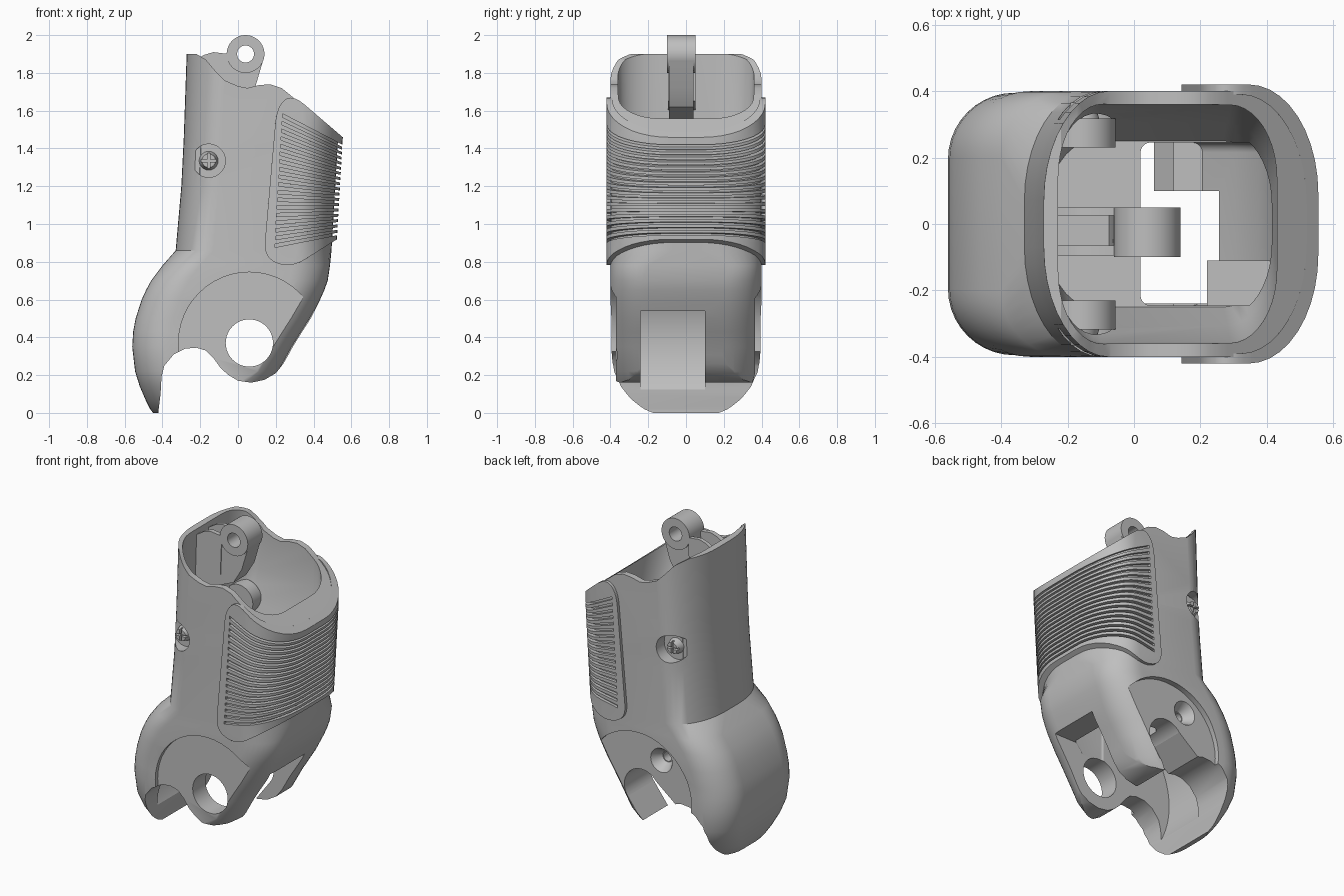
import bpy, bmesh, math
from mathutils import Vector

cube = bpy.data.objects.get("Cube")
if cube:
    bpy.data.objects.remove(cube)

grey = bpy.data.materials.new("plain grey")
grey.use_nodes = True
grey.diffuse_color = (0.52, 0.52, 0.52, 1)
grey.node_tree.nodes["Principled BSDF"].inputs["Base Color"].default_value = grey.diffuse_color

# Body sections: height, back edge, pad edge, half depth
KEYS = [(0, -.45, .10, .27), (.02, -.465, .11, .295), (.07, -.49, .13, .33),
        (.14, -.52, .16, .365), (.22, -.545, .22, .388), (.35, -.56, .29, .395),
        (.43, -.555, .34, .395), (.5, -.542, .385, .395), (.6, -.51, .435, .4),
        (.65, -.487, .457, .4), (.7, -.46, .475, .4), (.78, -.40, .487, .4),
        (.86, -.33, .495, .4), (1.2, -.30, .515, .4), (1.46, -.287, .53, .4),
        (1.95, -.27, .53, .4)]


def at(z):
    """Section of the body at any height."""
    for a, b in zip(KEYS, KEYS[1:]):
        if z <= b[0]:
            t = max(0, (z - a[0]) / (b[0] - a[0]))
            return (z,) + tuple(p + (q - p) * t for p, q in zip(a[1:], b[1:]))
    return (z,) + KEYS[-1][1:]


def new_object(name, bm):
    bmesh.ops.recalc_face_normals(bm, faces=bm.faces)
    mesh = bpy.data.meshes.new(name)
    bm.to_mesh(mesh)
    bm.free()
    mesh.materials.append(grey)
    ob = bpy.data.objects.new(name, mesh)
    bpy.context.scene.collection.objects.link(ob)
    return ob


def loft(name, keys, radius=.2, depth=None, steps=10):
    """Skin of rectangles with elliptic corners stacked in z; the stem is rounder than the foot."""
    bm = bmesh.new()
    rings = []
    for z, x0, x1, h in keys:
        rx = min(radius, (x1 - x0) * .49)
        ry = min(depth or (.33 if z > .8 else .2), h * .98)
        ring = []
        corners = [(x1 - rx, h - ry), (x0 + rx, h - ry), (x0 + rx, ry - h), (x1 - rx, ry - h)]
        for i, (cx, cy) in enumerate(corners):
            for k in range(steps + 1):
                a = math.pi / 2 * (i + k / steps)
                ring.append(bm.verts.new((cx + rx * math.cos(a), cy + ry * math.sin(a), z)))
        rings.append(ring)
    for a, b in zip(rings, rings[1:]):
        for i in range(len(a)):
            j = (i + 1) % len(a)
            bm.faces.new((a[i], a[j], b[j], b[i]))
    bm.faces.new(rings[0])
    bm.faces.new(rings[-1])
    return new_object(name, bm)


def prism(name, outlines, y0, y1):
    """Closed x-z outlines extruded along y."""
    bm = bmesh.new()
    for pts in outlines:
        a = [bm.verts.new((x, y0, z)) for x, z in pts]
        b = [bm.verts.new((x, y1, z)) for x, z in pts]
        bm.faces.new(a)
        bm.faces.new(b)
        for i in range(len(a)):
            j = (i + 1) % len(a)
            bm.faces.new((a[i], a[j], b[j], b[i]))
    return new_object(name, bm)


def circle(x, z, r, n=48):
    return [(x + r * math.cos(math.tau * i / n), z + r * math.sin(math.tau * i / n))
            for i in range(n)]


def disc(name, x, z, r, y0, y1):
    return prism(name, [circle(x, z, r)], y0, y1)


def cone(name, x, z, r0, r1, y0, y1):
    bm = bmesh.new()
    a = [bm.verts.new((p, y0, q)) for p, q in circle(x, z, r0)]
    b = [bm.verts.new((p, y1, q)) for p, q in circle(x, z, r1)]
    bm.faces.new(a)
    bm.faces.new(b)
    for i in range(len(a)):
        bm.faces.new((a[i - 1], a[i], b[i], b[i - 1]))
    return new_object(name, bm)


def box(name, x0, x1, y0, y1, z0, z1):
    return prism(name, [[(x0, z0), (x1, z0), (x1, z1), (x0, z1)]], y0, y1)


def rounded(pts, r, n=6):
    """Outline with curved corners."""
    out = []
    pts = [Vector(p) for p in pts]
    for i, p in enumerate(pts):
        a, b = pts[i - 1] - p, pts[(i + 1) % len(pts)] - p
        s = p + a.normalized() * min(r, a.length * .48)
        e = p + b.normalized() * min(r, b.length * .48)
        for k in range(n + 1):
            t = k / n
            out.append(tuple(s * (1 - t) ** 2 + p * 2 * t * (1 - t) + e * t * t))
    return out


def carve(ob, steps):
    """Apply boolean steps, then drop the cutters."""
    for mode, cutter in steps:
        m = ob.modifiers.new("carve", "BOOLEAN")
        m.operation, m.object, m.solver = mode, cutter, "EXACT"
    bpy.context.view_layer.update()
    mesh = bpy.data.meshes.new_from_object(ob.evaluated_get(bpy.context.evaluated_depsgraph_get()))
    ob.modifiers.clear()
    ob.data = mesh
    for mode, cutter in steps:
        bpy.data.objects.remove(cutter)


CUT, KEEP, ADD = "DIFFERENCE", "INTERSECT", "UNION"
HUB = (.06, .37)
SCREW = (-.155, 1.335)

# Main shell: wavy rim, lug and guard edge trimmed by one side outline
shell = loft("shell", KEYS)
side = [(-.7, 1.9), (-.22, 1.9), (-.17, 1.87), (-.12, 1.81), (-.07, 1.76), (0, 1.73),
        (.05, 1.72), (.11, 1.735), (.17, 1.74), (.23, 1.72), (.28, 1.68), (.7, 1.34),
        (.7, .3), (.28, .33), (.24, .26), (.2, .21), (.14, .175), (.07, .16), (0, .17),
        (-.05, .2), (-.09, .235), (-.13, .29), (-.17, .33), (-.22, .345), (-.28, .34),
        (-.34, .31), (-.39, .25), (-.405, .19), (-.41, .1), (-.42, .02), (-.42, -.1), (-.7, -.1)]
# The upper cavity narrows downwards into the middle one
upper = [(z, at(z)[1] + .045, at(z)[2] - .1, h)
         for z, h in ((1.1, .25), (1.3, .305), (1.5, .355), (2, .365))]
middle = [(z, .02, b - .07 - max(0, .8 - z) * .3, .245)
          for z, a, b, h in map(at, (.48, .6, .7, .86, 1.2))]

# Hook slot in the rear lug, open downwards and clear of the guard
hub, way, off = Vector(HUB), Vector((-.18, -.24)), Vector((.1, -.075))
slot = [hub + off, hub - off, hub - off + Vector((-.2, -.16)), hub + off + way]
# Swing clearance inside the guard
swing = [p for p in circle(*HUB, .53, 96) if p[0] < HUB[0] + .001]

carve(shell, [
    (KEEP, prism("side", [side], -.6, .6)),
    (CUT, loft("upper", upper, .14, .22)),
    (CUT, loft("middle", middle, .03, .03)),
    (CUT, prism("swing", [swing], -.24, .10)),
    (CUT, box("gap", -.1, .7, -.24, .10, -.1, .54)),
    (CUT, disc("front_recess", *HUB, .375, -.6, -.37)),
    (CUT, disc("rear_recess", *HUB, .375, .365, .6)),
    (CUT, disc("front_hole", *HUB, .125, -.6, -.1)),
    (CUT, disc("rear_hole", *HUB, .125, 0, .6)),
    (CUT, prism("slot", [slot], 0, .6)),
    (CUT, disc("bolt_hole", -.08, .59, .03, .05, .6)),
    (CUT, cone("countersink", -.08, .59, .035, .08, .30, .37)),
    (CUT, disc("front_screw_well", *SCREW, .088, -.6, -.315)),
    (CUT, disc("rear_screw_well", *SCREW, .088, .315, .6)),
])

# Inner stop block beside the front lug
box("stop_block", .22, .41, -.26, -.11, .66, 1.0)

# Grip pad wrapped round the shell, with fanned grooves
pad = loft("grip_pad", [(z, a, b + .025, h + .02) for z, a, b, h in KEYS[5:]], .21)
outline = rounded([(.7, 1.335), (.7, 1.03), (.28, .765), (.135, .82), (.205, 1.62), (.285, 1.69)], .09)
grooves = []
COUNT = 18
for i in range(COUNT):
    t = i / (COUNT - 1)
    x0, z0 = .195 + .04 * t, .885 + .69 * t
    z1 = z0 + (.95 + .47 * t - z0) * (.7 - x0) / (.54 - x0)
    grooves.append([(x0, z0 - .009), (.7, z1 - .005), (.7, z1 + .005), (x0, z0 + .009)])
carve(pad, [
    (KEEP, prism("outline", [outline], -.6, .6)),
    (CUT, loft("core", [(z, a - .1, b - .01, h - .01) for z, a, b, h in [at(.2)] + KEYS[5:] + [at(2.1)]])),
    (CUT, prism("grooves", grooves, -.6, .6)),
])
soft = pad.modifiers.new("soft edges", "BEVEL")
soft.width, soft.segments, soft.limit_method, soft.angle_limit = .004, 2, "ANGLE", math.radians(50)

# Cross-head screws and their bosses, trimmed to stay inside the wall, on both sides
for where, s in (("front", -1), ("rear", 1)):
    x, z = SCREW
    boss = disc(where + "_screw_boss", x, z, .1, s * .23, s * .318)
    carve(boss, [(KEEP, loft("wall", [(q, a + .015, b, h - .015) for q, a, b, h in KEYS]))])
    head = cone(where + "_screw_head", x, z, .052, .036, s * .31, s * .365)
    carve(head, [(CUT, box("cross_a", x - .006, x + .006, s * .345, s * .5, z - .1, z + .1)),
                 (CUT, box("cross_b", x - .1, x + .1, s * .345, s * .5, z - .006, z + .006))])

# Hinge eye on its arm, braced to the back wall by two ribs
EYE = (.04, 1.9)
arm = prism("hinge_arm", [[(-.055, 1.91), (.137, 1.88), (.09, 1.72), (.03, 1.62),
                           (-.25, 1.5), (-.25, 1.65), (-.075, 1.74)]], -.09, .04)
carve(arm, [(ADD, disc("eye", *EYE, .1, -.1, .05)),
            (CUT, disc("eye_hole", *EYE, .045, -.3, .3))])
rib = [(-.25, 1.6), (-.25, 1.85), (-.18, 1.895), (-.13, 1.91), (-.05, 1.9), (-.06, 1.65)]
prism("hinge_ribs_rear", [rib], .025, .05)
prism("hinge_ribs_front", [rib], -.095, -.065)

# Smooth curves, crisp edges
for ob in bpy.context.scene.collection.objects:
    if ob.type == "MESH" and ob.data.materials and ob.data.materials[0] == grey:
        ob.data.polygons.foreach_set("use_smooth", [True] * len(ob.data.polygons))
        ob.data.set_sharp_from_angle(angle=math.radians(28))
